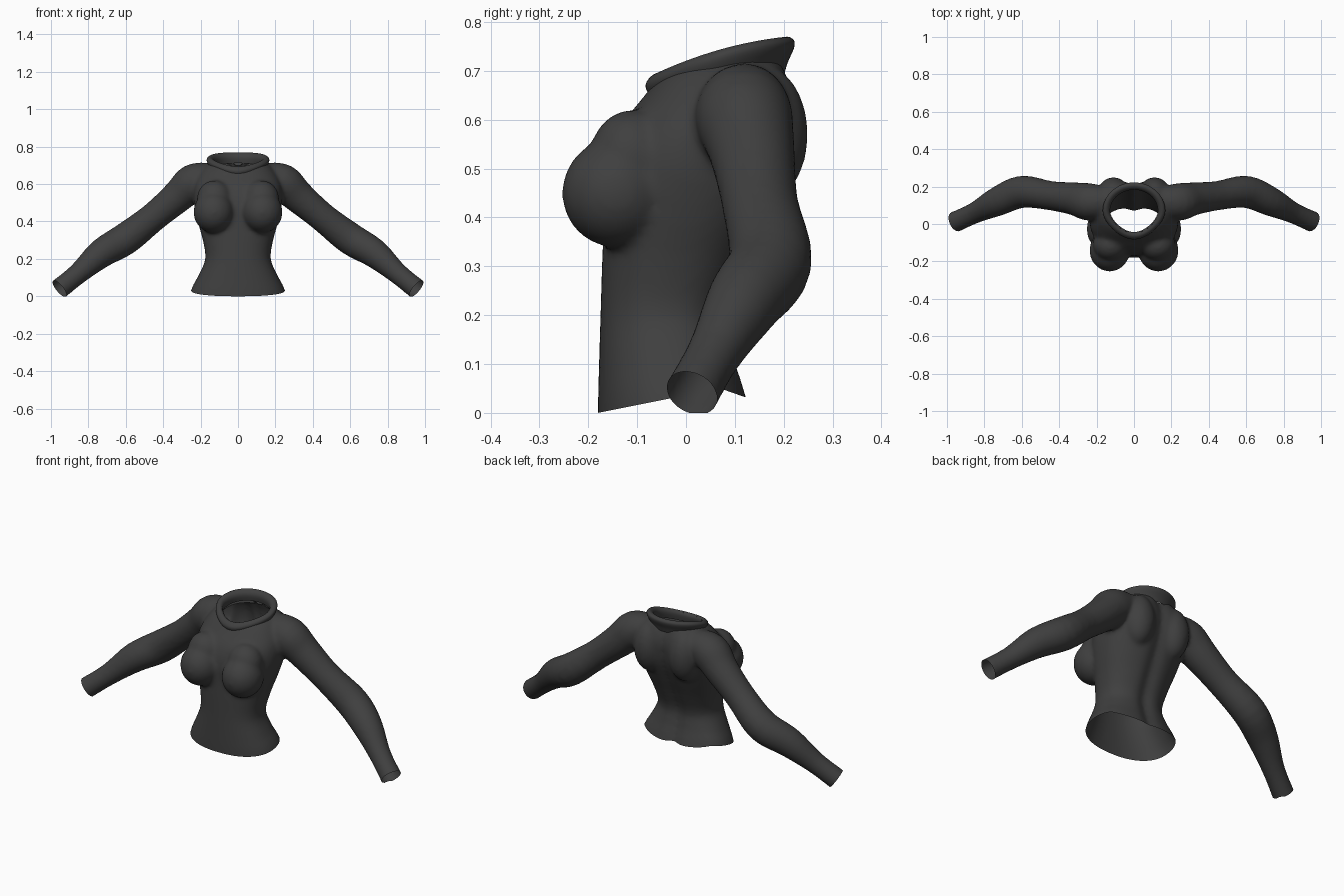
import bpy, bmesh, math
from mathutils import Vector

if "Cube" in bpy.data.objects:
    bpy.data.objects.remove(bpy.data.objects["Cube"])

knit = bpy.data.materials.new("charcoal knit")
knit.diffuse_color = (0.05, 0.05, 0.05, 1)
knit.use_nodes = True
knit.node_tree.nodes["Principled BSDF"].inputs["Base Color"].default_value = knit.diffuse_color


def loft(bm, rings, caps=True):
    """Skin a list of closed point rings, optionally capping both ends."""
    vs = [[bm.verts.new(p) for p in r] for r in rings]
    n = len(vs[0])
    for a, b in zip(vs, vs[1:]):
        for i in range(n):
            j = (i + 1) % n
            bm.faces.new((a[i], a[j], b[j], b[i]))
    if caps:
        bm.faces.new(vs[0][::-1])
        bm.faces.new(vs[-1])


def smooth_rows(rows, steps=4):
    """Catmull-Rom interpolation of rows of numbers."""
    out = []
    for k in range(len(rows) - 1):
        p = [rows[max(0, min(len(rows) - 1, k + d))] for d in (-1, 0, 1, 2)]
        for s in range(steps):
            t = s / steps
            out.append([0.5 * (2 * b + (c - a) * t + (2 * a - 5 * b + 4 * c - d) * t * t
                               + (3 * b - a - 3 * c + d) * t ** 3) for a, b, c, d in zip(*p)])
    return out + [list(rows[-1])]


def signed_pow(v, e):
    return math.copysign(abs(v) ** e, v)


def finish(name, bm):
    me = bpy.data.meshes.new(name)
    bm.to_mesh(me)
    bm.free()
    me.materials.append(knit)
    ob = bpy.data.objects.new(name, me)
    bpy.context.collection.objects.link(ob)
    return ob


bm = bmesh.new()

# Torso: height, half width, front y, back y
torso = [(-.09, .275, -.18, .15), (.02, .245, -.18, .122), (.1, .21, -.178, .1), (.2, .175, -.175, .09),
         (.3, .188, -.172, .125), (.4, .215, -.168, .17), (.5, .236, -.165, .212),
         (.58, .235, -.138, .228), (.64, .215, -.092, .228), (.69, .18, -.05, .212), (.725, .14, 0, .195)]
rings = []
for z, w, f, b in smooth_rows(torso):
    ring = []
    for i in range(64):
        a = math.tau * i / 64
        x = w * signed_pow(math.cos(a), .87)
        y = (f + b) / 2 + (b - f) / 2 * signed_pow(math.sin(a), .87)
        if math.sin(a) > 0:  # spine groove
            y -= .02 * math.exp(-(x / .035) ** 2)
        ring.append((x, y, z))
    rings.append(ring)
loft(bm, rings)

# Bust and shoulder blades: centre, radii
lumps = [((.13, -.142, .45), (.108, .112, .112)), ((.125, -.11, .52), (.095, .088, .1)),
         ((.11, .16, .57), (.085, .09, .14))]
# Sleeve: x, y, z, radius
sleeve = smooth_rows([(.13, .125, .64, .075), (.235, .118, .61, .1), (.32, .135, .535, .088),
                      (.45, .152, .425, .078), (.6, .172, .308, .086), (.73, .12, .23, .078),
                      (.85, .06, .125, .057), (.955, .012, .04, .056), (1.03, -.022, -.021, .06)])
for side in (-1, 1):
    for c, r in lumps:
        made = bmesh.ops.create_uvsphere(bm, u_segments=32, v_segments=20, radius=1)["verts"]
        for v in made:
            v.co = Vector((c[0] * side + v.co.x * r[0], c[1] + v.co.y * r[1], c[2] + v.co.z * r[2]))
    rings = []
    for k, (x, y, z, r) in enumerate(sleeve):
        p, q = sleeve[max(k - 1, 0)], sleeve[min(k + 1, len(sleeve) - 1)]
        d = (Vector(q[:3]) - Vector(p[:3])).normalized()
        u = d.cross(Vector((0, 1, 0))).normalized()
        w = d.cross(u)
        ring = [Vector((x, y, z)) + r * (math.cos(t) * u + math.sin(t) * w)
                for t in (math.tau * i / 32 for i in range(32))]
        rings.append([(p.x * side, p.y, p.z) for p in ring][::side])
    loft(bm, rings)
bmesh.ops.recalc_face_normals(bm, faces=bm.faces[:])

# Fuse the volumes into one smooth skin
body = finish("sweater_body", bm)
fuse = body.modifiers.new("fuse", 'REMESH')
fuse.mode = 'VOXEL'
fuse.voxel_size = .011
relax = body.modifiers.new("relax", 'SMOOTH')
relax.factor = .5
relax.iterations = 9
fused = bpy.data.meshes.new_from_object(body.evaluated_get(bpy.context.evaluated_depsgraph_get()))
bpy.data.objects.remove(body)

# Open the cuffs and the hem
bm = bmesh.new()
bm.from_mesh(fused)


def trim(point, normal):
    bmesh.ops.bisect_plane(bm, geom=bm.verts[:] + bm.edges[:] + bm.faces[:], plane_co=point,
                           plane_no=normal, clear_outer=True)


for side in (-1, 1):
    trim((.955 * side, .012, .042), (.105 * side, -.048, -.085))
trim((0, 0, 0), (0, 0, -1))


# Neckline outline, pointed toward the front
def neck(a, grow, z_shift=0):
    s, c = math.sin(a), math.cos(a)
    x = (.158 + grow) * c * (1 - .22 * max(0, -s) ** 1.5)
    y = .07 + (.143 + grow) * s
    t = (y + .08) / .3
    return x, y, .685 + .145 * t - .06 * t * t + z_shift


def in_neck(p):
    a = math.atan2((p.y - .07) / .143, p.x / .158)
    x, y, _ = neck(a, -.022)
    return p.z > .6 and math.hypot(p.x, p.y - .07) < math.hypot(x, y - .07)


bmesh.ops.delete(bm, geom=[f for f in bm.faces if f.normal.z > .2 and in_neck(f.calc_center_median())],
                 context='FACES')
# Lift the hem toward the sides and back
for v in bm.verts:
    if abs(v.co.x) < .32 and v.co.z < .2:
        lift = .2 * max(0, v.co.y + .18) - .55 * max(0, v.co.y - .07)
        v.co.z += lift * (1 - v.co.z / .2)
body = finish("sweater_body", bm)

# Rolled collar: outward offset and drop below the rim
bm = bmesh.new()
roll = smooth_rows([(-.012, -.075), (-.004, -.05), (.008, -.024), (.008, -.008), (-.006, .001), (-.022, -.006),
                    (-.03, -.025), (-.026, -.055)], 3)
loft(bm, [[neck(math.tau * i / 64, g, h) for i in range(64)] for g, h in roll], caps=False)
bmesh.ops.recalc_face_normals(bm, faces=bm.faces[:])
collar = finish("collar", bm)

for ob in (body, collar):
    bpy.context.view_layer.objects.active = ob
    ob.select_set(True)
bpy.ops.object.shade_smooth_by_angle(angle=math.radians(50))
